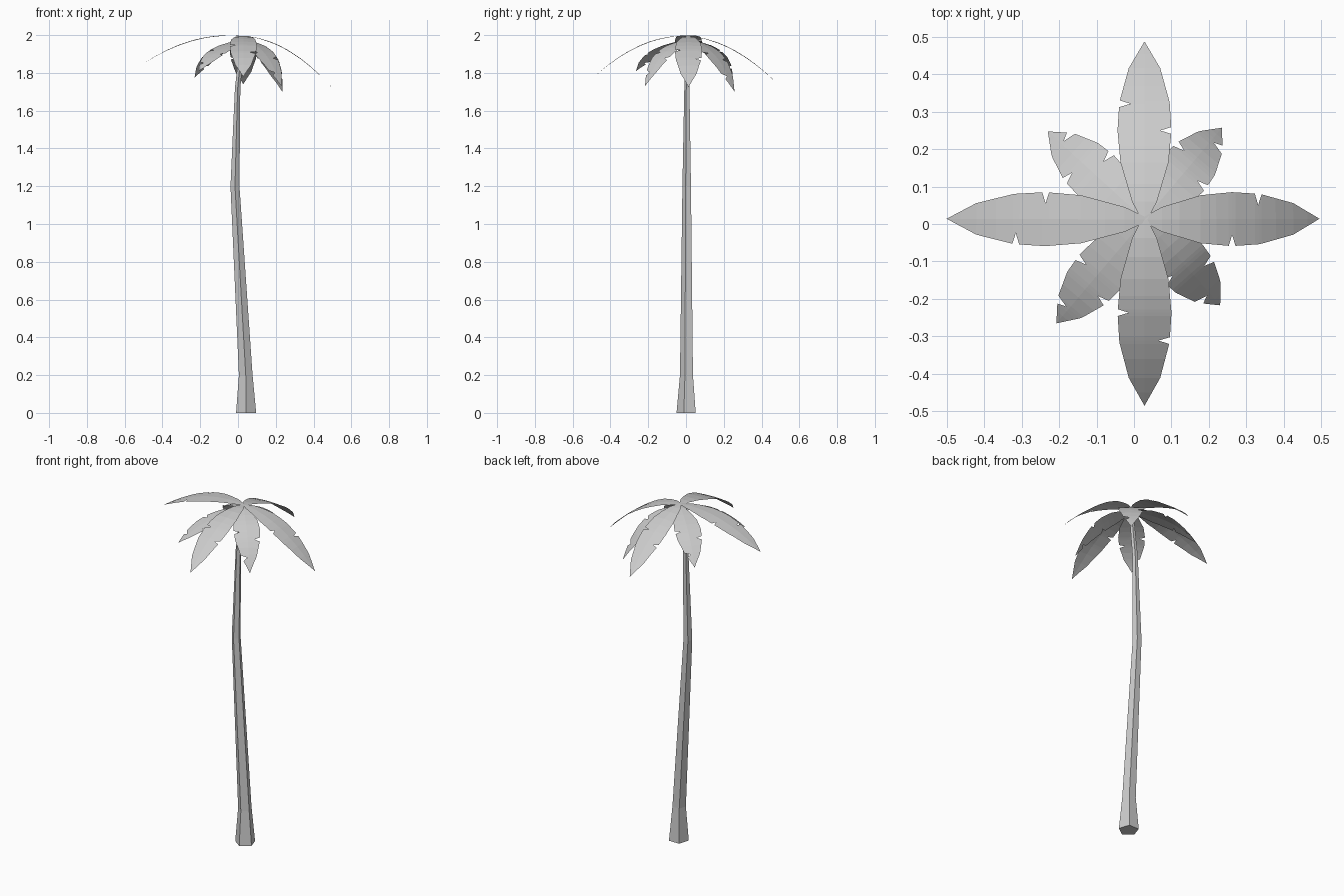
import bpy
import bmesh
from math import atan2, cos, sin, hypot, pi

default = bpy.data.objects.get("Cube")
if default:
    bpy.data.objects.remove(default)

GREY = (0.6, 0.6, 0.6, 1)
grey = bpy.data.materials.new("pale_grey")
grey.use_nodes = True
grey.diffuse_color = GREY
grey.node_tree.nodes["Principled BSDF"].inputs["Base Color"].default_value = GREY

CENTRE_X, CENTRE_Y = 0.028, 0.012


def finish(bm, name):
    mesh = bpy.data.meshes.new(name)
    bm.to_mesh(mesh)
    bm.free()
    mesh.materials.append(grey)
    obj = bpy.data.objects.new(name, mesh)
    bpy.context.collection.objects.link(obj)
    return obj


def make_trunk():
    """Five-sided leaning trunk lofted through rings of (height, x, radius)."""
    bm = bmesh.new()
    sides = 5
    rings = []
    for z, x, radius in [(0, .043, .056), (.2, .041, .038), (1.2, -.016, .025),
                         (1.72, -.002, .015), (1.97, .024, .012)]:
        angles = [2 * pi * i / sides - pi / 2 for i in range(sides)]
        rings.append([bm.verts.new((x + radius * cos(a), .006 + radius * sin(a), z))
                      for a in angles])
    for low, high in zip(rings, rings[1:]):
        for i in range(sides):
            j = (i + 1) % sides
            bm.faces.new((low[i], low[j], high[j], high[i]))
    bm.faces.new(rings[0][::-1])
    bm.faces.new(rings[-1])
    finish(bm, "trunk")


# Half width of a leaf along its length
OUTLINE = [(0, .008), (.1, .033), (.32, .064), (.5, .072), (.66, .067), (.85, .042), (1, 0)]


def half_width(t):
    for (t0, w0), (t1, w1) in zip(OUTLINE, OUTLINE[1:]):
        if t <= t1:
            return w0 + (w1 - w0) * (t - t0) / (t1 - t0)
    return 0


def make_leaf(name, tip, top, rise, power, left_cuts, right_cuts):
    """Arched leaf from the crown to its tip, with V cuts in both edges."""
    dx, dy = tip[0] - CENTRE_X, tip[1] - CENTRE_Y
    length, angle = hypot(dx, dy), atan2(dy, dx)
    drop = top - tip[2] + rise
    gap = .009 / length
    stations = {t for t, w in OUTLINE} | {.2, .41, .75, .93}
    for cut in left_cuts + right_cuts:
        stations = {t for t in stations if abs(t - cut) > 2 * gap}
    for cut in left_cuts + right_cuts:
        stations |= {cut - gap, cut, cut + gap}

    bm = bmesh.new()

    def point(t, side):
        x, z = t * length, top + rise * t - drop * t ** power
        z -= .05 * abs(side)
        return bm.verts.new((CENTRE_X + x * cos(angle) - side * sin(angle),
                             CENTRE_Y + x * sin(angle) + side * cos(angle), z))

    rows = []
    for t in sorted(stations)[:-1]:
        w = half_width(t)
        left = w - .03 * (t in left_cuts)
        right = w - .03 * (t in right_cuts)
        rows.append((point(t, left), point(t, 0), point(t, -right)))
    for near, far in zip(rows, rows[1:]):
        bm.faces.new((near[0], near[1], far[1], far[0]))
        bm.faces.new((near[1], near[2], far[2], far[1]))
    end = point(1, 0)
    bm.faces.new((rows[-1][0], rows[-1][1], end))
    bm.faces.new((rows[-1][1], rows[-1][2], end))
    finish(bm, name)


make_trunk()

# Four long upper leaves: tip position and rise at the crown
for name, tip, rise in [("left_leaf", (.495, .014, 1.725), -.02),
                        ("right_leaf", (-.5, .014, 1.85), .06),
                        ("front_leaf", (.028, -.485, 1.78), .03),
                        ("back_leaf", (.028, .487, 1.74), -.03)]:
    make_leaf(name, tip, 1.995, rise, 2, [.65], [.5])

# Four shorter lower leaves on the diagonals
for name, tip in [("back_right_leaf", (-.23, .247, 1.775)),
                  ("back_left_leaf", (.235, .257, 1.7)),
                  ("front_right_leaf", (-.207, -.265, 1.81)),
                  ("front_left_leaf", (.23, -.217, 1.73))]:
    make_leaf(name, tip, 1.978, -.08, 3, [.65], [.53, .86])
